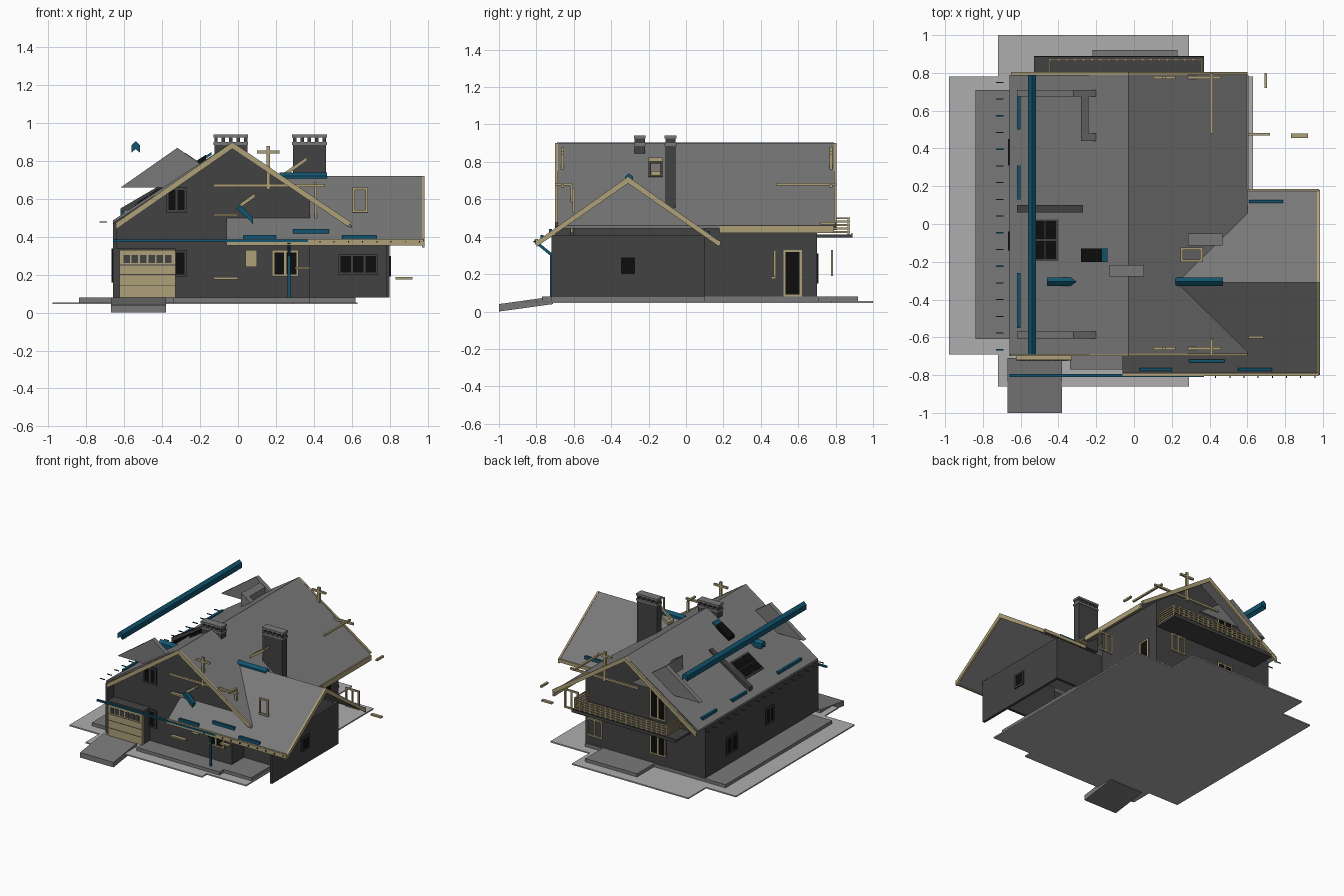
import bpy, math
from mathutils import Vector

if "Cube" in bpy.data.objects:
    bpy.data.objects.remove(bpy.data.objects["Cube"])

def mat(name, r, g, b):
    m = bpy.data.materials.new(name)
    m.diffuse_color = (r, g, b, 1)
    m.use_nodes = True
    m.node_tree.nodes["Principled BSDF"].inputs["Base Color"].default_value = m.diffuse_color
    return m

WALL = mat("dark wall", .055, .055, .055)
ROOF = mat("grey roof", .19, .19, .19)
SLAB = mat("pale paving", .42, .42, .42)
TAN = mat("tan wood", .42, .35, .19)
BLUE = mat("blue metal", .006, .09, .16)
BLACK = mat("black glass", .004, .004, .004)

def mesh(name, verts, faces, m):
    me = bpy.data.meshes.new(name)
    me.from_pydata(verts, [], faces)
    me.materials.append(m)
    ob = bpy.data.objects.new(name, me)
    bpy.context.collection.objects.link(ob)
    return ob

def loft(name, a, b, m):
    """Solid between two matching outlines."""
    n = len(a)
    faces = [tuple(range(n))[::-1], tuple(range(n, 2 * n))]
    faces += [(i, (i + 1) % n, n + (i + 1) % n, n + i) for i in range(n)]
    ob = mesh(name, list(a) + list(b), faces, m)
    import bmesh
    bm = bmesh.new()
    bm.from_mesh(ob.data)
    bmesh.ops.recalc_face_normals(bm, faces=bm.faces)
    bm.to_mesh(ob.data)
    bm.free()
    return ob

def box(name, x0, x1, y0, y1, z0, z1, m):
    q = [(x0, y0), (x1, y0), (x1, y1), (x0, y1)]
    return loft(name, [(*p, z0) for p in q], [(*p, z1) for p in q], m)

def prism_y(name, xz, y0, y1, m):
    return loft(name, [(x, y0, z) for x, z in xz], [(x, y1, z) for x, z in xz], m)

def prism_x(name, yz, x0, x1, m):
    return loft(name, [(x0, y, z) for y, z in yz], [(x1, y, z) for y, z in yz], m)

def sheet(name, xy, zf, m, t=.015):
    """Sloping sheet over a plan outline; zf gives the top height."""
    return loft(name, [(x, y, zf(x, y) - t) for x, y in xy], [(x, y, zf(x, y)) for x, y in xy], m)

def rect(x0, x1, y0, y1):
    return [(x0, y0), (x1, y0), (x1, y1), (x0, y1)]

def frame(name, axis, u0, u1, z0, z1, c, bars=1, glass=True, w=.012, t=.012):
    """Window in a wall: frame bars, mullions and optional glass."""
    def b(n, a0, a1, h0, h1, tt, m):
        if axis == 'x':
            box(n, a0, a1, c - tt / 2, c + tt / 2, h0, h1, m)
        else:
            box(n, c - tt / 2, c + tt / 2, a0, a1, h0, h1, m)
    if glass:
        b(name + "_glass", u0, u1, z0, z1, .006, BLACK)
    m = WALL if glass and name.startswith("dark") else TAN
    for i in range(bars + 1):
        u = u0 + (u1 - u0 - w) * i / bars
        b(name + "_upright", u, u + w, z0, z1, t, m)
    for z in (z0, z1 - w):
        b(name + "_rail", u0, u1, z, z + w, t, m)

left = lambda x, y: .9 - .655 * (-.03 - x)
right = lambda x, y: .9 - .70 * (x + .03)
wing = lambda x, y: .72 - .715 * abs(y + .31)

# paving and plinth
box("paving_main", -.72, .29, -.86, 1.0, .045, .055, SLAB)
box("paving_left", -.98, -.72, -.69, .78, .045, .055, SLAB)
box("paving_right", .29, .63, -.80, .78, .045, .055, SLAB)
box("plinth", -.84, .38, -.61, .71, .05, .08, ROOF)
box("back_step", -.22, .23, .71, .92, .05, .08, ROOF)
box("front_step", -.34, .38, -.77, -.61, .055, .08, ROOF)
box("wing_floor", .38, .62, -.72, .10, .055, .08, ROOF)
prism_x("driveway_ramp", [(-1, 0), (-.71, .04), (-.71, .08), (-1, .04)], -.67, -.38, ROOF)

# main house walls
gable = [(-.66, .08), (.38, .08), (.38, .60), (-.03, .885), (-.66, .475)]
prism_y("front_gable_wall", gable, -.62, -.60, WALL)
prism_y("back_gable_wall", gable, .68, .70, WALL)
box("left_wall", -.66, -.64, -.70, .70, .08, .47, WALL)
box("right_wall", .36, .38, .10, .70, .08, .60, WALL)
box("garage_front", -.66, -.33, -.70, -.62, .08, .34, WALL)

# wing walls with a recessed porch
box("wing_end_wall", .78, .80, -.72, .10, .08, .41, WALL)
box("wing_back_wall", .38, .80, .08, .10, .08, .41, WALL)
box("porch_wall", .38, .78, -.47, -.45, .08, .41, WALL)
box("porch_pier", .36, .38, -.62, -.45, .08, .41, WALL)

# roofs
sheet("main_roof_left", rect(-.66, -.03, -.69, .79), left, ROOF)
sheet("main_roof_right", rect(-.03, .60, -.69, .79), right, ROOF)
sheet("wing_roof_front", [(-.06, -.80), (.98, -.80), (.98, -.31), (.22, -.31), (.37, -.60), (-.06, -.60)], wing, ROOF)
sheet("wing_roof_back", [(.22, -.31), (.98, -.31), (.98, .18), (.60, .18), (.60, .07)], wing, ROOF)

# dormer cheeks standing out of the left slope
for y in (-.605, .675):
    prism_y("dormer_gablet", [(-.62, .66), (-.02, .66), (-.32, .87)], y, y + .035, ROOF)
prism_y("dormer_divider", [(-.62, .52), (-.27, .70), (-.27, .755), (-.62, .55)], .06, .10, WALL)
prism_y("dormer_return", [(-.28, .66), (-.20, .66), (-.20, .79), (-.28, .845)], .44, .48, ROOF)
prism_y("dormer_strip", [(-.28, .66), (-.24, .66), (-.24, .81), (-.28, .84)], .44, .68, ROOF)

# barge boards and eave boards
for y in (-.70, .79):
    prism_y("main_barge_board", [(-.65, .435), (-.03, .865), (.58, .455), (.60, .475), (-.03, .90), (-.65, .47)], y, y + .015, TAN)
prism_x("wing_barge_board", [(-.80, .345), (-.31, .685), (.18, .345), (.18, .375), (-.31, .722), (-.80, .375)], .97, .985, TAN)
box("right_eave_board", .59, .605, .18, .79, .42, .46, TAN)
box("wing_front_eave_board", -.06, .98, -.805, -.79, .355, .388, TAN)
box("wing_back_eave_board", .60, .98, .175, .185, .355, .38, TAN)

# chimneys with open caps on corner posts
for x0, y0, zb in ((-.125, -.275, .78), (.29, -.11, .55)):
    x1, y1 = x0 + .175, y0 + .055
    box("chimney_stack", x0, x1, y0, y1, zb, .89, WALL)
    box("chimney_collar", x0 - .004, x1 + .004, y0 - .004, y1 + .004, .885, .90, ROOF)
    box("chimney_cap", x0 - .004, x1 + .004, y0 - .004, y1 + .004, .925, .94, ROOF)
    for i in range(5):
        px = x0 + .039 * i
        box("chimney_cap_post", px, px + .018, y0, y1, .90, .925, WALL)

# blue ridge caps
def ridge_cap(x0, x1, y0, y1, z, along):
    v = [(-.022, 0), (-.022, -.04), (0, -.022), (.022, -.04), (.022, 0), (0, .02)]
    if along == 'y':
        prism_y("ridge_cap", [(x0 + a, z + b) for a, b in v], y0, y1, BLUE)
    else:
        prism_x("ridge_cap", [(y0 + a, z + b) for a, b in v], x0, x1, BLUE)
ridge_cap(-.54, 0, -.69, .79, .885, 'y')
ridge_cap(.22, .47, -.305, 0, .72, 'x')
ridge_cap(-.46, -.28, -.305, 0, .70, 'x')
prism_y("valley_flashing", [(-.01, .55), (.08, .47), (.08, .50), (.01, .57)], -.68, -.64, BLUE)

# blue snow guards, gutter, down pipe and brackets
for y0, y1 in ((-.55, -.26), (.13, .31), (.50, .68)):
    box("snow_guard_left", -.62, -.60, y0, y1, .50, .535, BLUE)
for x0, x1, y in ((.03, .20, -.77), (.29, .48, -.725), (.55, .73, -.77), (.61, .79, .12)):
    z = wing(0, y)
    box("snow_guard_wing", x0, x1, y - .008, y + .008, z - .005, z + .018, BLUE)
box("front_gutter", -.66, .37, -.81, -.795, .372, .385, BLUE)
box("down_pipe", .262, .276, -.727, -.715, .06, .31, BLUE)
prism_x("down_pipe_elbow", [(-.727, .30), (-.715, .31), (-.795, .375), (-.807, .365)], .262, .276, BLUE)
for i in range(17):
    y = .75 - i * .0885
    box("gutter_bracket", -.73, -.69, y - .003, y + .003, .475, .481, BLUE)
for i in range(8):
    x = .43 + i * .075
    box("eave_bracket", x, x + .005, -.815, -.805, .37, .378, BLACK)

# roof windows
sheet("skylight_rim", rect(-.54, -.40, -.195, .025), lambda x, y: left(x, y) + .006, WALL)
for i in range(2):
    for j in range(2):
        x, y = -.53 + .062 * i, -.185 + .105 * j
        sheet("skylight_pane", rect(x, x + .055, y, y + .095), lambda x, y: left(x, y) + .010, BLACK, .006)
sheet("small_skylight", rect(-.28, -.17, -.20, -.13), lambda x, y: left(x, y) + .025, BLACK, .03)
sheet("small_skylight_flashing", rect(-.17, -.14, -.20, -.13), lambda x, y: left(x, y) + .02, BLUE)

# loose sloping window frames
def tilted_frame(x0, x1, y0, y1, z0, rise):
    zf = lambda x, y: z0 + rise * (x - x0)
    for r in (rect(x0, x1, y0, y0 + .012), rect(x0, x1, y1 - .012, y1),
              rect(x0, x0 + .015, y0, y1), rect(x1 - .015, x1, y0, y1)):
        sheet("tilted_window_frame", r, zf, TAN, .022)
tilted_frame(.245, .365, -.20, -.125, .74, .7)
tilted_frame(.01, .09, -.66, -.62, .575, .7)

# garage door with a row of panes and panel grooves
box("garage_door", -.625, -.33, -.72, -.70, .08, .33, TAN)
for i in range(6):
    x = -.605 + .044 * i
    box("garage_pane", x, x + .034, -.724, -.719, .262, .305, WALL)
for z in (.14, .20, .25):
    box("garage_groove", -.625, -.33, -.722, -.719, z, z + .003, WALL)

# windows and doors
frame("dark_front_lower", 'x', -.34, -.27, .19, .33, -.625)
frame("dark_front_upper", 'x', -.38, -.27, .53, .66, -.625, 2)
frame("front_window", 'x', .18, .32, .19, .33, -.625, 2)
box("front_hatch", .04, .10, -.63, -.62, .24, .33, TAN)
frame("dark_porch_window", 'x', .53, .74, .20, .31, -.475, 3)
frame("dark_wing_window", 'y', -.36, -.26, .19, .30, .802)
frame("side_door", 'y', .52, .62, .08, .33, .382)
frame("back_upper_door", 'x', -.32, -.18, .43, .70, .703, 2)
frame("back_lower_window", 'x', -.32, -.18, .15, .31, .703, 2)
frame("dark_left_window_a", 'y', .31, .45, .16, .30, -.662, 2)
frame("dark_left_window_b", 'y', -.14, -.04, .21, .34, -.662, 2)
frame("loose_roof_frame", 'x', .605, .685, .53, .66, -.60, 1, False)
frame("loose_wing_frame", 'x', .60, .72, .18, .33, .475, 2, False)
frame("loose_back_frame", 'x', .18, .31, .19, .33, .78, 2, False)

# timber truss pieces at both gables
for y in (-.66, .775):
    box("truss_post", .15, .17, y - .008, y + .008, .65, .88, TAN)
    box("truss_collar", .10, .22, y - .008, y + .008, .84, .855, TAN)
    box("truss_tie", -.13, .46, y - .008, y + .008, .663, .678, TAN)
box("long_purlin", .403, .418, .48, .80, .675, .688, TAN)
box("short_purlin", .403, .418, -.70, -.61, .675, .688, TAN)
box("purlin_post", .403, .418, -.617, -.605, .42, .68, TAN)
box("loose_batten", .69, .705, .72, .80, .465, .48, TAN)
for x0, x1, z, y in ((-.13, .0, .18, -.64), (.30, .38, .235, -.64), (.83, .92, .18, .47), (-.13, .0, .515, -.64)):
    box("window_sill", x0, x1, y - .015, y + .01, z - .005, z + .007, TAN)

# back balcony with slatted railing
box("balcony_floor", -.53, .37, .70, .885, .395, .412, WALL)
box("balcony_shadow_board", -.53, .37, .885, .89, .395, .42, WALL)
for k in range(5):
    z = .42 + k * .0185
    box("balcony_rail", -.45, .36, .868, .876, z, z + .010, TAN)
    for x in (-.45, .352):
        box("balcony_side_rail", x, x + .008, .70, .876, z, z + .010, TAN)
for i in range(19):
    x = -.45 + i * .0445
    box("balcony_baluster", x, x + .010, .864, .874, .41, .50, TAN)
